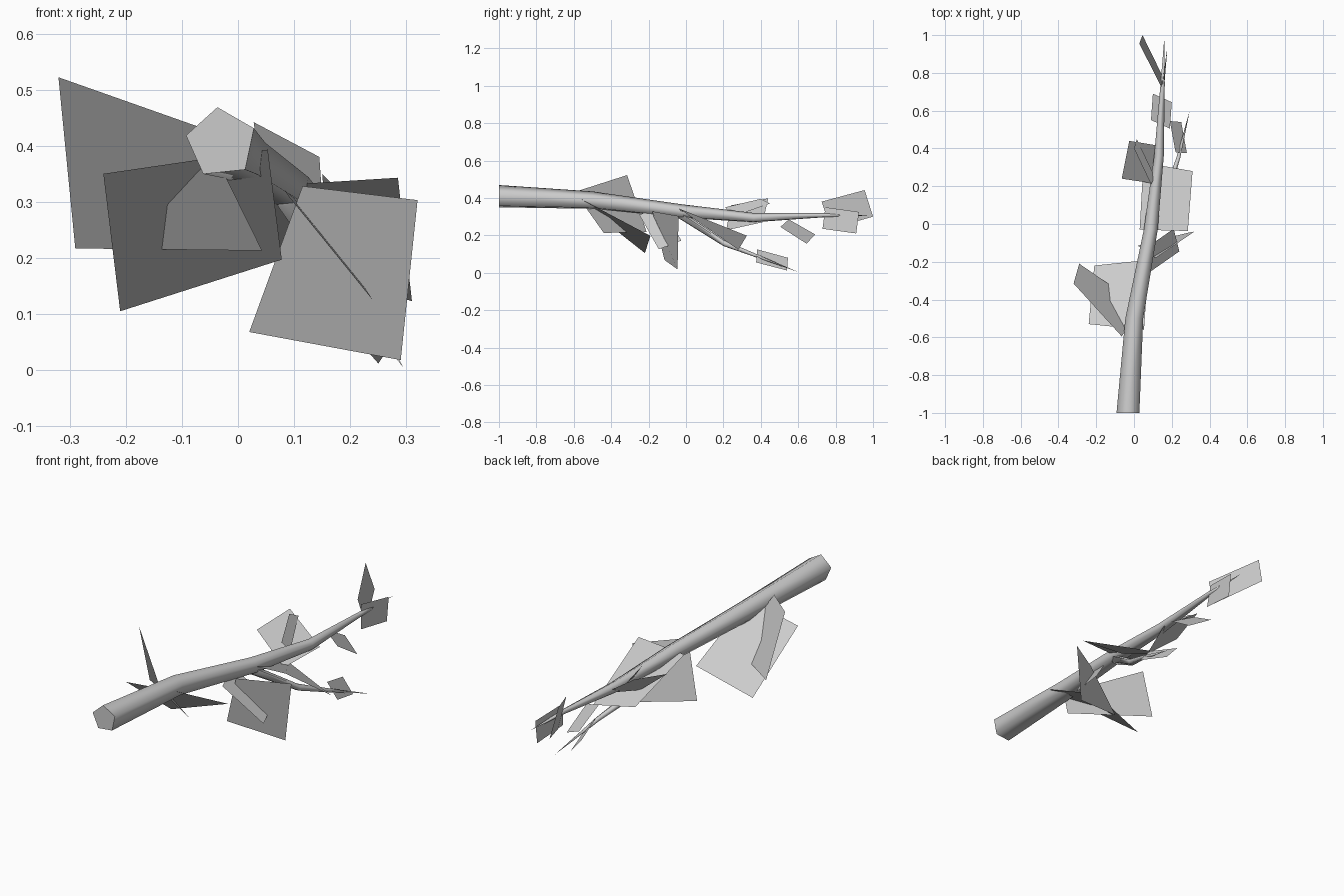
import bpy, bmesh, math

old = bpy.data.objects.get("Cube")
if old:
    bpy.data.objects.remove(old, do_unlink=True)

grey = bpy.data.materials.new("bark_grey")
grey.use_nodes = True
grey.diffuse_color = (0.6, 0.6, 0.6, 1)
bsdf = grey.node_tree.nodes["Principled BSDF"]
bsdf.inputs["Base Color"].default_value = (0.6, 0.6, 0.6, 1)
bsdf.inputs["Roughness"].default_value = 0.8


def finish(name, bm):
    mesh = bpy.data.meshes.new(name)
    bm.to_mesh(mesh)
    bm.free()
    mesh.materials.append(grey)
    obj = bpy.data.objects.new(name, mesh)
    bpy.context.scene.collection.objects.link(obj)
    return obj


def limb(name, path):
    """Five-sided tapering tube through (x, y, z, radius) stations, pointed at the end."""
    bm = bmesh.new()
    rings = []
    for x, y, z, r in path[:-1]:
        angles = [math.radians(96 - 72 * i) for i in range(5)]
        rings.append([bm.verts.new((x + r * math.cos(a), y, z + r * math.sin(a)))
                      for a in angles])
    tip = bm.verts.new(path[-1][:3])
    bm.faces.new(rings[0])
    for a, b in zip(rings, rings[1:]):
        for i in range(5):
            j = (i + 1) % 5
            bm.faces.new((a[i], a[j], b[j], b[i]))
    for i in range(5):
        bm.faces.new((rings[-1][i], rings[-1][(i + 1) % 5], tip))
    bmesh.ops.recalc_face_normals(bm, faces=bm.faces[:])
    obj = finish(name, bm)
    bpy.ops.object.select_all(action="DESELECT")
    obj.select_set(True)
    bpy.context.view_layer.objects.active = obj
    bpy.ops.object.shade_smooth_by_angle(angle=math.radians(80))


def leaf(name, *corners):
    """Flat four-cornered leaf card."""
    bm = bmesh.new()
    bm.faces.new([bm.verts.new(c) for c in corners])
    bmesh.ops.recalc_face_normals(bm, faces=bm.faces[:])
    finish(name, bm)


# Main branch and its lower twig
limb("main_branch", [(-.03, -1, .405, .064), (.003, -.5, .385, .05), (.09, -.03, .328, .039),
                     (.133, .36, .293, .027), (.152, .74, .307, .012), (.16, .98, .305, 0)])
limb("side_twig", [(.085, -.04, .315, .027), (.185, .2, .158, .018),
                   (.235, .35, .1, .011), (.295, .6, .004, 0)])

# Large leaves near the base
leaf("base_leaf_upright", (-.29, -.21, .217), (-.32, -.315, .522),
     (-.065, -.595, .432), (.043, -.44, .213))
leaf("base_leaf_low", (-.24, -.53, .35), (-.21, -.22, .105),
     (.078, -.19, .197), (.053, -.56, .393))

# Leaves around the fork
leaf("fork_leaf_hanging", (.115, -.18, .328), (.32, -.04, .303),
     (.29, -.045, .018), (.02, -.115, .068))
leaf("fork_leaf_narrow", (.09, -.25, .31), (.24, -.145, .125),
     (.21, -.025, .172), (.06, -.13, .355))
leaf("fork_leaf_broad", (.285, -.037, .343), (.31, .28, .123),
     (.05, .325, .198), (.03, -.03, .327))

# Leaves along the middle
leaf("middle_leaf_broad", (-.025, .44, .398), (-.065, .24, .36),
     (.1, .215, .227), (.16, .41, .27))
leaf("middle_leaf_narrow", (.015, .45, .37), (0, .4, .395),
     (.09, .21, .35), (.11, .25, .3))
leaf("outer_leaf", (.1, .69, .205), (.2, .645, .155), (.19, .505, .245), (.09, .55, .285))
leaf("twig_leaf", (.19, .545, .08), (.25, .54, .012), (.28, .375, .055), (.22, .38, .125))

# Leaves at the tip
leaf("tip_leaf_long", (.028, .955, .442), (.045, 1, .3), (.155, .775, .235), (.145, .725, .38))
leaf("tip_leaf_short", (.15, .745, .35), (.175, .925, .325), (.175, .91, .21), (.16, .73, .235))
